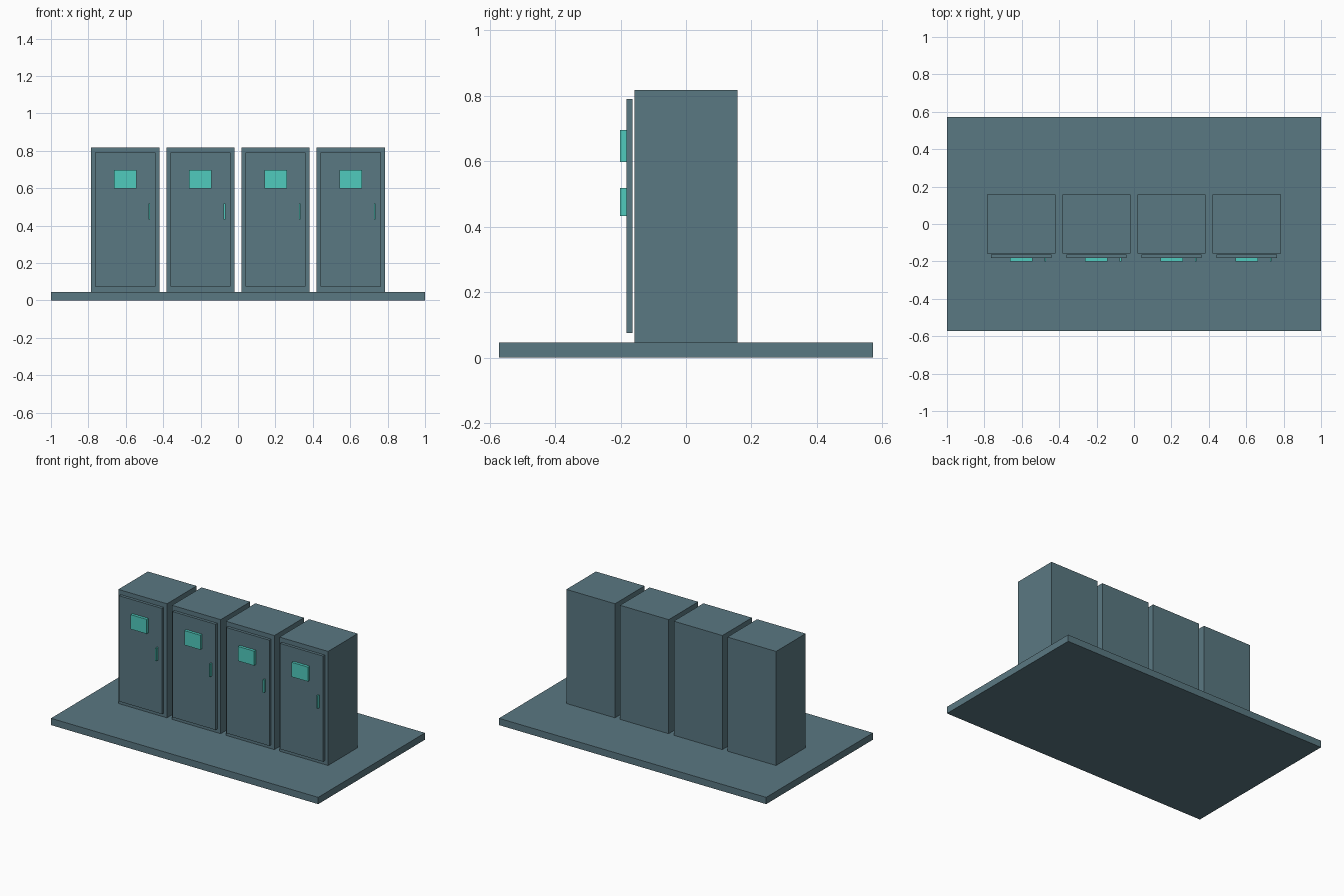
import bpy

if "Cube" in bpy.data.objects:
    bpy.data.objects.remove(bpy.data.objects["Cube"])


def material(name, rgb):
    m = bpy.data.materials.new(name)
    m.diffuse_color = (*rgb, 1.0)
    m.use_nodes = True
    m.node_tree.nodes["Principled BSDF"].inputs["Base Color"].default_value = m.diffuse_color
    return m


SLATE = material("slate_grey", (0.102, 0.188, 0.223))
TEAL = material("teal", (0.080, 0.597, 0.515))


def box(name, x, y, z, mat):
    """Box from (min, max) ranges on each axis."""
    centre = [(a + b) / 2 for a, b in (x, y, z)]
    bpy.ops.mesh.primitive_cube_add(size=1, location=centre)
    o = bpy.context.object
    o.name = name
    o.scale = [b - a for a, b in (x, y, z)]
    bpy.ops.object.transform_apply(location=False, rotation=False, scale=True)
    o.data.materials.append(mat)


# floor slab
box("base_slab", (-1, 1), (-0.571, 0.571), (0, 0.046), SLATE)

# row of four cabinets, each with door, display panel and handle
for i in range(4):
    cx = (i - 1.5) * 0.402
    n = i + 1
    box(f"cabinet_{n}", (cx - 0.182, cx + 0.182), (-0.158, 0.158), (0.046, 0.818), SLATE)
    box(f"door_{n}", (cx - 0.161, cx + 0.161), (-0.182, -0.163), (0.075, 0.79), SLATE)
    box(f"display_{n}", (cx - 0.06, cx + 0.06), (-0.201, -0.182), (0.598, 0.696), TEAL)
    box(f"handle_{n}", (cx + 0.124, cx + 0.133), (-0.201, -0.182), (0.433, 0.519), TEAL)
